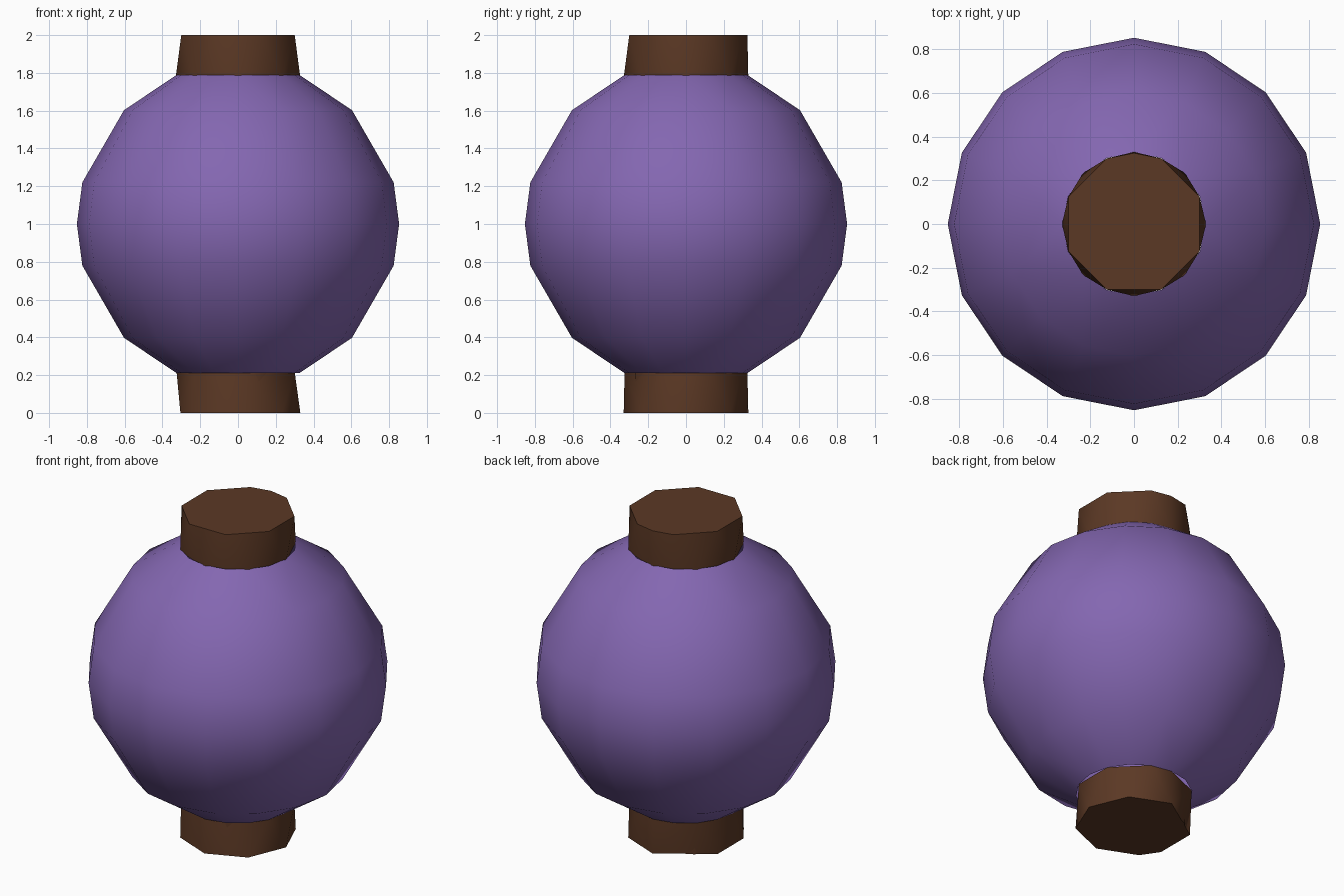
import bpy, bmesh
from math import sin, cos, pi, radians

if "Cube" in bpy.data.objects:
    bpy.data.objects.remove(bpy.data.objects["Cube"])


def material(name, rgb):
    mat = bpy.data.materials.new(name)
    mat.use_nodes = True
    mat.diffuse_color = (*rgb, 1)
    mat.node_tree.nodes["Principled BSDF"].inputs["Base Color"].default_value = (*rgb, 1)
    return mat


paper_purple = material("paper_purple", (0.23, 0.135, 0.44))
wood_brown = material("wood_brown", (0.105, 0.04, 0.018))


def wall(bm, rings):
    """Open faceted shell around stacked rings; each is (radius, z, sixteenths of a turn)."""
    verts = [bm.verts.new((r * cos(k * pi / 8), r * sin(k * pi / 8), z))
             for r, z, steps in rings for k in steps]
    out = bmesh.ops.convex_hull(bm, input=verts)["geom"]
    faces = [f for f in out if isinstance(f, bmesh.types.BMFace)]
    for f in faces:
        f.normal_update()
    caps = [f for f in faces if abs(f.normal.z) > 0.98]
    bmesh.ops.delete(bm, geom=caps, context="FACES")


def finish(bm, name, mat, angle):
    mesh = bpy.data.meshes.new(name)
    bm.to_mesh(mesh)
    bm.free()
    mesh.materials.append(mat)
    obj = bpy.data.objects.new(name, mesh)
    bpy.context.collection.objects.link(obj)
    bpy.ops.object.select_all(action="DESELECT")
    obj.select_set(True)
    bpy.context.view_layer.objects.active = obj
    bpy.ops.object.shade_smooth_by_angle(angle=radians(angle))


# Round paper shade, open at both ends
bm = bmesh.new()
R = 0.853
wall(bm, [(R * cos(radians(a)), 1 + R * sin(radians(a)), range(16))
          for a in (-67.5, -45, -15, 0, 15, 45, 67.5)])
finish(bm, "paper_shade", paper_purple, 60)


# Wooden collars: uneven outer and inner walls joined by flat rims
def collar(name, z_low, z_high, low, high, inner):
    bm = bmesh.new()
    wall(bm, [(0.33, z_low, low), (0.325, z_high, high)])
    wall(bm, [(0.288, z_low, inner), (0.288, z_high, inner)])
    for z in (z_low, z_high):
        rim = [e for e in bm.edges if e.is_boundary
               and all(abs(v.co.z - z) < 1e-4 for v in e.verts)]
        bmesh.ops.bridge_loops(bm, edges=rim)
    bmesh.ops.recalc_face_normals(bm, faces=bm.faces[:])
    finish(bm, name, wood_brown, 70)


collar("top_collar", 1.775, 2.0, range(0, 16, 2),
       (1, 3, 4, 5, 7, 9, 11, 13, 15), (1, 4, 7, 9, 11, 13, 15))
collar("bottom_collar", 0, 0.215, (0, 2, 4, 7, 9, 10, 12, 14),
       (1, 3, 4, 6, 8, 10, 12, 15), (2, 4, 6, 8, 11, 13, 15))
